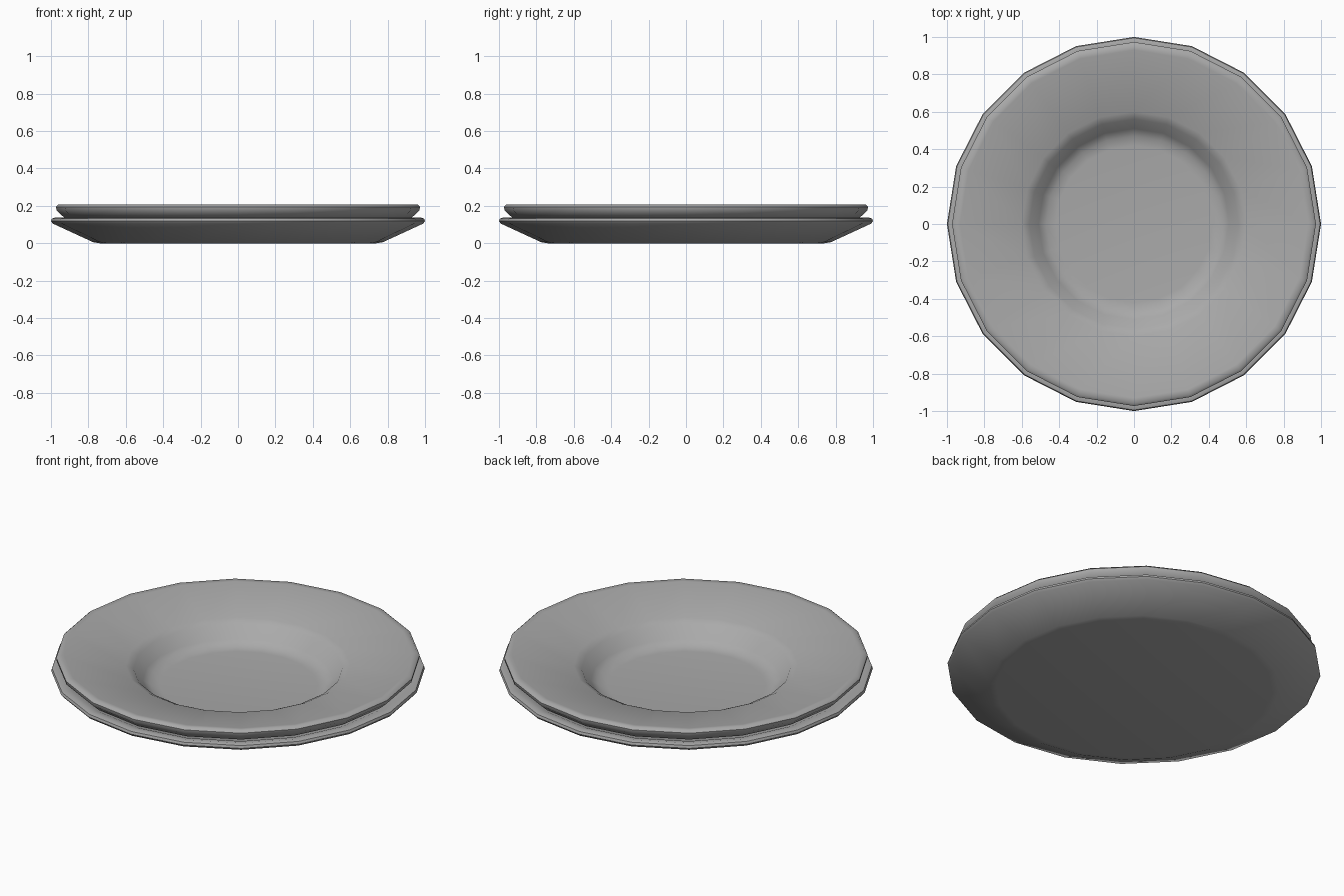
import bpy
import bmesh
from math import cos, sin, tau, radians

SIDES = 20

default = bpy.data.objects.get("Cube")
if default:
    bpy.data.objects.remove(default, do_unlink=True)

# Plain grey ceramic
grey = bpy.data.materials.new("grey_ceramic")
grey.use_nodes = True
colour = (0.40, 0.40, 0.40, 1)
grey.diffuse_color = colour
grey.node_tree.nodes["Principled BSDF"].inputs["Base Color"].default_value = colour


def lathe(name, profile):
    """Turn a (radius, height) profile into a closed dish, capped at both ends."""
    bm = bmesh.new()
    rings = [[bm.verts.new((r * cos(tau * i / SIDES), r * sin(tau * i / SIDES), z))
              for i in range(SIDES)] for r, z in profile]
    for low, high in zip(rings, rings[1:]):
        for i in range(SIDES):
            j = (i + 1) % SIDES
            bm.faces.new((low[i], low[j], high[j], high[i]))
    bm.faces.new(rings[0][::-1])
    bm.faces.new(rings[-1])
    bmesh.ops.recalc_face_normals(bm, faces=bm.faces)
    mesh = bpy.data.meshes.new(name)
    bm.to_mesh(mesh)
    bm.free()
    mesh.materials.append(grey)
    obj = bpy.data.objects.new(name, mesh)
    bpy.context.collection.objects.link(obj)
    bpy.ops.object.select_all(action="DESELECT")
    obj.select_set(True)
    bpy.context.view_layer.objects.active = obj
    bpy.ops.object.shade_smooth_by_angle(angle=radians(50))
    return obj


# Profiles run from the underside centre, round the rim, to the inner floor
lathe("lower_plate", [
    (0.74, 0.0), (0.775, 0.006), (0.99, 0.105), (1.0, 0.118), (0.995, 0.132),
    (0.975, 0.138), (0.93, 0.128), (0.72, 0.035), (0.66, 0.015)])

lathe("upper_bowl", [
    (0.48, 0.018), (0.62, 0.095), (0.93, 0.138), (0.97, 0.175), (0.973, 0.195),
    (0.96, 0.207), (0.93, 0.205), (0.60, 0.145), (0.56, 0.125), (0.51, 0.06),
    (0.47, 0.035), (0.42, 0.03)])
